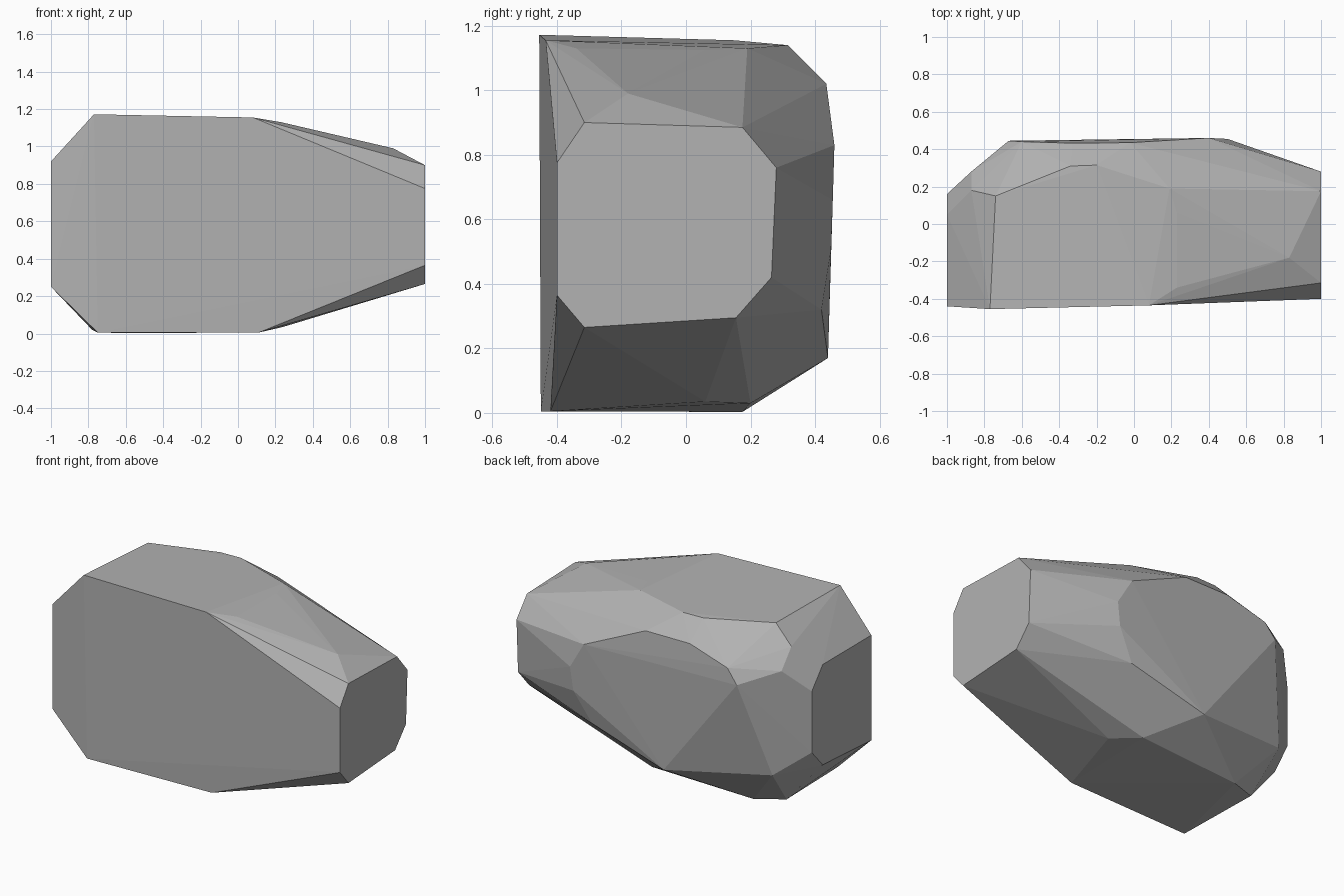
import bpy, bmesh, math

if "Cube" in bpy.data.objects:
    bpy.data.objects.remove(bpy.data.objects["Cube"])

# Flat end facets, as (y, z) outlines
right_end = [(-.40, .775), (-.315, .90), (.175, .885), (.28, .76),
             (.265, .42), (.155, .295), (-.315, .265), (-.40, .365)]
left_end = [(-.44, .92), (.05, .92), (.16, .79), (.16, .40), (.05, .28), (-.44, .25)]

# Corners of the broad front facet, upper crown, back and underside
front = [(-.77, -.455, 1.172), (.08, -.435, 1.155), (.11, -.42, .005), (-.75, -.45, .005)]
crown = [(-.74, .15, 1.155), (-.34, .31, 1.14), (-.20, .315, 1.14), (.19, .19, 1.13),
         (.23, .06, 1.125), (.23, -.34, 1.13), (.83, -.18, .99), (-.87, .18, 1.05)]
back = [(-.87, .28, .93), (-.60, .44, .94), (-.67, .445, .85), (-.33, .432, 1.02),
        (-.02, .435, 1.02), (.40, .46, .83), (.50, .455, .66), (.48, .45, .51),
        (.37, .42, .32), (-.15, .44, .17), (-.82, .30, .26)]
underside = [(-.78, .10, .02), (-.60, .175, .003), (.10, .20, .03), (.24, .06, .035)]

points = ([(1, y, z) for y, z in right_end] + [(-1, y, z) for y, z in left_end]
          + front + crown + back + underside)

# Wrap the corners in a chiselled stone skin
bm = bmesh.new()
for p in points:
    bm.verts.new(p)
hull = bmesh.ops.convex_hull(bm, input=bm.verts[:])
loose = [v for v in bm.verts if not v.link_faces]
bmesh.ops.delete(bm, geom=loose, context='VERTS')
bmesh.ops.dissolve_limit(bm, angle_limit=math.radians(1), verts=bm.verts[:], edges=bm.edges[:])
bmesh.ops.recalc_face_normals(bm, faces=bm.faces[:])

mesh = bpy.data.meshes.new("boulder")
bm.to_mesh(mesh)
bm.free()

# Plain grey stone
stone = bpy.data.materials.new("grey stone")
stone.diffuse_color = (.45, .45, .45, 1)
stone.use_nodes = True
stone.node_tree.nodes["Principled BSDF"].inputs["Base Color"].default_value = stone.diffuse_color
mesh.materials.append(stone)
boulder = bpy.data.objects.new("boulder", mesh)
bpy.context.collection.objects.link(boulder)
